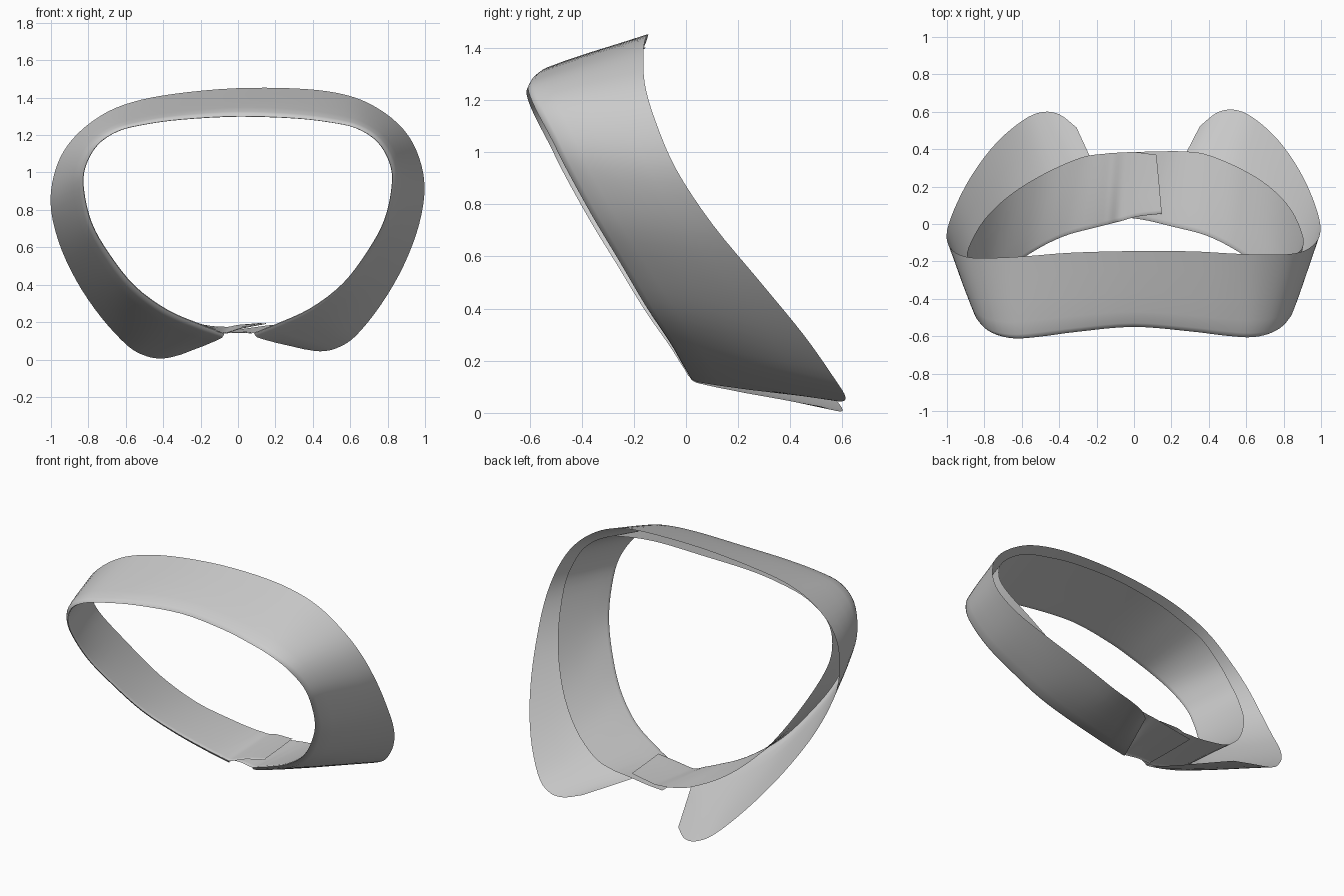
import bpy, bmesh
from mathutils import Vector as V

if "Cube" in bpy.data.objects:
    bpy.data.objects.remove(bpy.data.objects["Cube"])

# Right-half guide curves, from centre back to centre front
fold = [(0, -.55, 1.30), (.3, -.575, 1.287), (.5, -.60, 1.262), (.64, -.608, 1.228),
        (.75, -.58, 1.155), (.815, -.52, 1.04), (.825, -.46, .92), (.785, -.36, .74),
        (.695, -.26, .575), (.56, -.155, .40), (.385, -.065, .268), (.2, -.015, .185),
        (.14, .0, .162), (.08, .015, .14)]
leaf_edge = [(0, -.145, 1.45), (.32, -.15, 1.435), (.55, -.165, 1.40), (.72, -.172, 1.335),
             (.87, -.168, 1.22), (.96, -.13, 1.08), (1.0, -.05, .89), (.965, .09, .68),
             (.875, .275, .462), (.75, .445, .262), (.61, .565, .10), (.51, .605, .04),
             (.42, .59, .025), (.33, .52, .04)]
stand_edge = [(0, -.155, 1.40), (.3, -.17, 1.39), (.5, -.185, 1.36), (.68, -.195, 1.31),
              (.82, -.20, 1.21), (.885, -.17, 1.09), (.895, -.10, .95), (.82, .05, .72),
              (.69, .18, .49), (.52, .285, .32), (.33, .365, .22), (.2, .382, .187),
              (.15, .385, .182), (.1, .385, .178)]

# Overlapping front tabs of the stand: (fold side, lower side)
over_tab = [((.15, .055, .19), (.12, .37, .195)), ((.02, .04, .165), (0, .385, .185))]
under_tab = [((0, .03, .143), (0, .385, .16)), ((-.09, .035, .138), (-.1, .38, .15))]


def full(half, lean_x, lean_y, lean_z, pivot=.8):
    # mirror the half curve, with the slight lean of a worn collar
    pts = [(-x, y, z) for x, y, z in half[:0:-1]] + list(half)
    return [V((x - lean_x * (z - pivot), y + lean_y * x, z + lean_z * x)) for x, y, z in pts]


def smooth_curve(pts, n=4):
    # Catmull-Rom interpolation through the points
    ext = [2 * pts[0] - pts[1]] + pts + [2 * pts[-1] - pts[-2]]
    out = []
    for a, b, c, d in zip(ext, ext[1:], ext[2:], ext[3:]):
        for i in range(n):
            t = i / n
            out.append(.5 * (2 * b + (c - a) * t + (2 * a - 5 * b + 4 * c - d) * t * t
                             + (3 * b - a - 3 * c + d) * t ** 3))
    return out + [pts[-1]]


def outward(p):
    return V((p.x, 0, p.z - .75)).normalized()


def loft(name, top, bottom, profile):
    # profile: (fraction from fold to edge, outward offset)
    bm = bmesh.new()
    rows = []
    for a, b in zip(smooth_curve(top), smooth_curve(bottom)):
        rows.append([bm.verts.new(a.lerp(b, t) + outward(a) * o) for t, o in profile])
    for r, s in zip(rows, rows[1:]):
        for i in range(len(profile) - 1):
            bm.faces.new((r[i], r[i + 1], s[i + 1], s[i]))
    bmesh.ops.recalc_face_normals(bm, faces=bm.faces)
    me = bpy.data.meshes.new(name)
    bm.to_mesh(me)
    bm.free()
    me.shade_smooth()
    ob = bpy.data.objects.new(name, me)
    bpy.context.collection.objects.link(ob)
    return ob


fold_line = full(fold, .01, .005, .012)

# Turned-down leaf with rounded fold
loft("collar_leaf", fold_line, full(leaf_edge, .03, .012, .045),
     [(0, 0), (.015, .012), (.05, .018), (.2, .018), (.45, .014), (.75, .006), (1, 0)])

# Inner stand with overlapping ends
top = [V(a) for a, b in over_tab] + fold_line + [V(a) for a, b in under_tab]
low = ([V(b) for a, b in over_tab] + full(stand_edge, .05, .03, .03, 1.15)
       + [V(b) for a, b in under_tab])
loft("collar_stand", top, low,
     [(0, 0), (.02, -.004), (.06, -.004), (.3, -.002), (.65, 0), (1, 0)])
